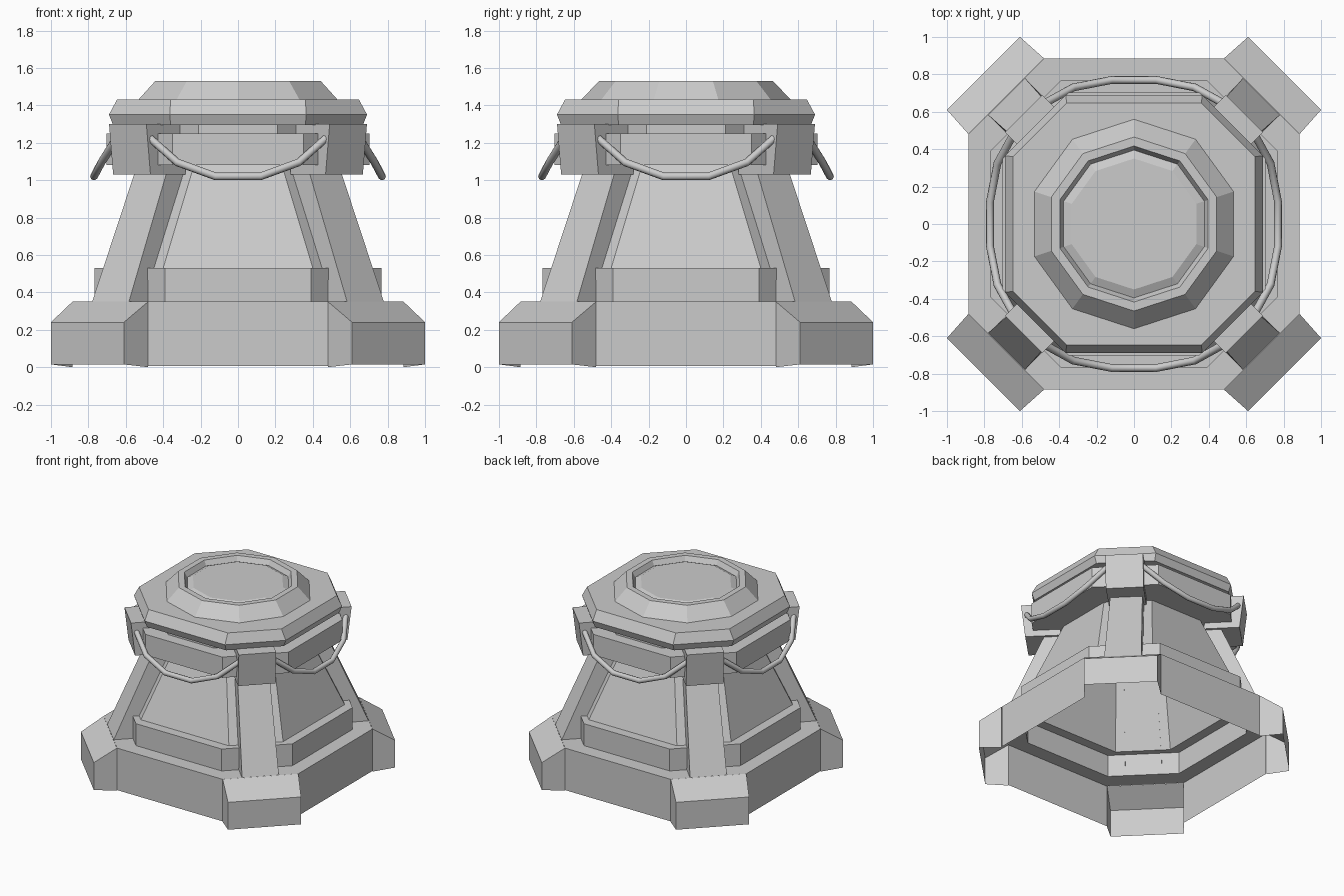
import bpy
from math import sin, cos, pi, radians

if "Cube" in bpy.data.objects:
    bpy.data.objects.remove(bpy.data.objects["Cube"])


def add_mesh(name, verts, faces, turn=0.0):
    me = bpy.data.meshes.new(name)
    me.from_pydata(verts, [], faces)
    me.update()
    ob = bpy.data.objects.new(name, me)
    ob.rotation_euler.z = turn
    bpy.context.collection.objects.link(ob)
    return ob


def octagon(a, r, z):
    """Square of half size r with cut corners; a is half of the straight side."""
    return [(a, -r, z), (r, -a, z), (r, a, z), (a, r, z),
            (-a, r, z), (-r, a, z), (-r, -a, z), (-a, -r, z)]


def decagon(r, z):
    return [(r * sin(-i * pi / 5), r * cos(i * pi / 5), z) for i in range(10)]


def loft(name, rings, cap=False, open_corners=False):
    """Skin a stack of rings; optionally leave the lowest corner faces open."""
    n = len(rings[0])
    faces = []
    for k in range(len(rings) - 1):
        for i in range(n):
            if open_corners and k == 0 and i % 2 == 0:
                continue
            j = (i + 1) % n
            faces.append((k * n + i, k * n + j, (k + 1) * n + j, (k + 1) * n + i))
    if cap:
        faces.append(tuple(range((len(rings) - 1) * n, len(rings) * n)))
    return add_mesh(name, [p for r in rings for p in r], faces)


def corner_part(name, profile, edges):
    """Profile of (distance, height, half width) set on each of four diagonals."""
    n = len(profile)
    verts = [(d, -w, z) for d, z, w in profile] + [(d, w, z) for d, z, w in profile]
    faces = [tuple(range(n)), tuple(reversed(range(n, 2 * n)))]
    for k in edges:
        j = (k + 1) % n
        faces.append((k, n + k, n + j, j))
    for q in range(4):
        add_mesh(f"{name}_{q + 1}", verts, faces, radians(45 + 90 * q))


# Hollow stepped base, tapered body, upper band and neck
loft("body_shell", [octagon(*p) for p in (
    (.48, .885, .005), (.48, .885, .35), (.39, .768, .35), (.39, .768, .53),
    (.40, .69, .53), (.235, .49, 1.08), (.35, .703, 1.08), (.35, .703, 1.25),
    (.21, .61, 1.25), (.21, .61, 1.295))], open_corners=True)

# Lid with bevelled rim
loft("lid", [octagon(*p) for p in (
    (.21, .61, 1.295), (.36, .668, 1.295), (.365, .69, 1.35), (.36, .647, 1.43))], cap=True)

# Ten-sided raised cap with a groove and low centre
loft("lid_cap", [decagon(*p) for p in (
    (.56, 1.43), (.465, 1.53), (.417, 1.53), (.395, 1.49), (.35, 1.51))], cap=True)

# Feet, open underneath
corner_part("foot", [(.966, .0, .286), (1.139, .015, .276),
                     (1.139, .24, .276), (.966, .35, .286)], (1, 2))

# Sloping legs
corner_part("leg", [(.964, .35, .139), (.665, 1.03, .121), (.535, 1.03, .121),
                    (.77, .53, .135), (.81, .53, .135), (.81, .35, .139)], (0,))

# Brackets at the leg tops
corner_part("bracket", [(.535, 1.03, .14), (.803, 1.03, .141),
                        (.834, 1.30, .141), (.56, 1.30, .141)], (0, 1, 2))

# Hanging hoses between the brackets
half = [(.49, .64, 1.24), (.46, .655, 1.215), (.325, .73, 1.095), (.12, .77, 1.02)]
path = [(-x, -y, z) for x, y, z in half] + [(x, -y, z) for x, y, z in reversed(half)]
for q in range(4):
    cu = bpy.data.curves.new("hose", 'CURVE')
    cu.dimensions = '3D'
    cu.bevel_depth = .021
    cu.bevel_resolution = 2
    cu.use_fill_caps = True
    sp = cu.splines.new('POLY')
    sp.points.add(len(path) - 1)
    for pt, co in zip(sp.points, path):
        pt.co = (*co, 1)
    sp.use_smooth = True
    ob = bpy.data.objects.new(f"hose_{q + 1}", cu)
    ob.rotation_euler.z = q * pi / 2
    bpy.context.collection.objects.link(ob)
